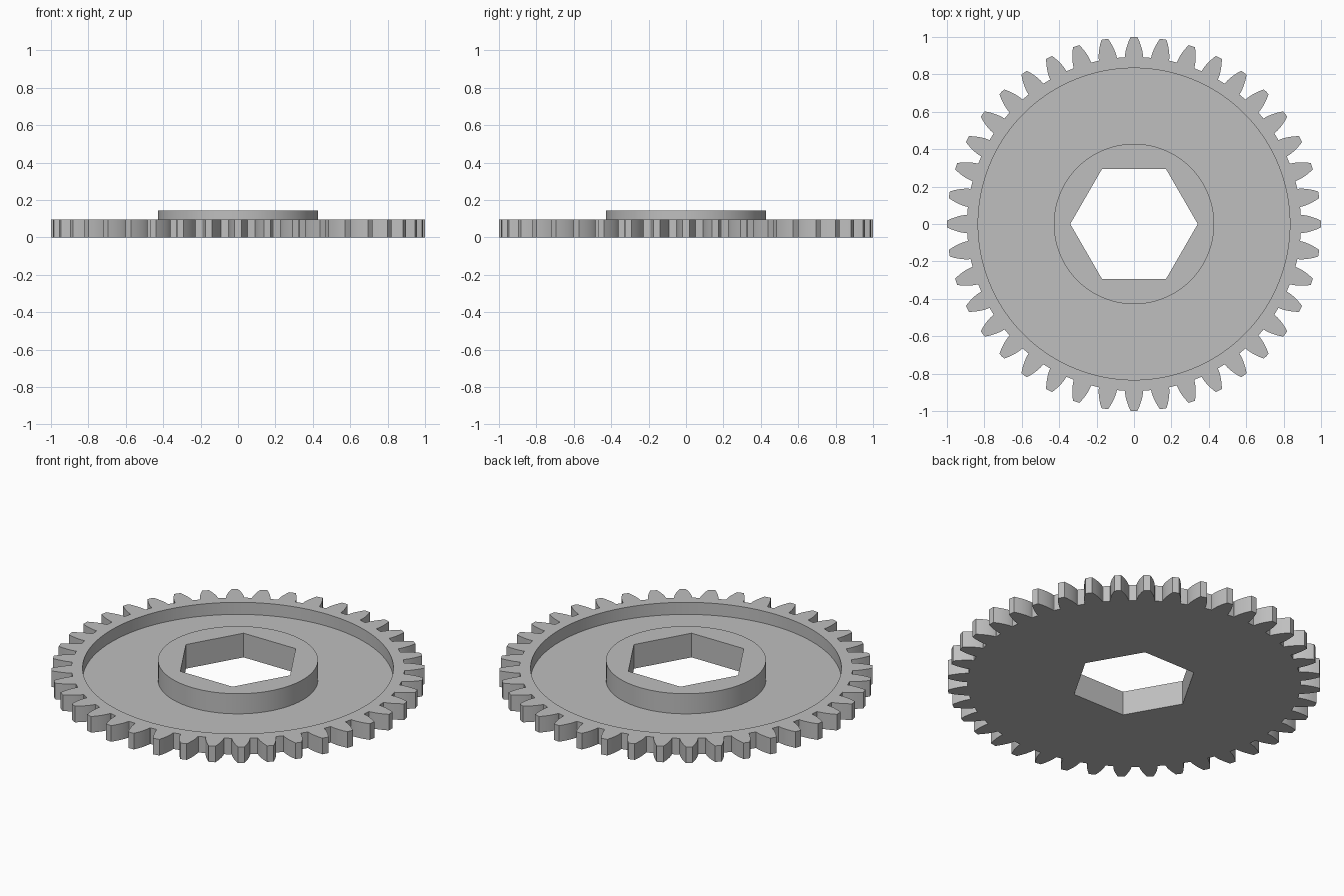
import bpy
import bmesh
import math

cube = bpy.data.objects.get("Cube")
if cube:
    bpy.data.objects.remove(cube, do_unlink=True)

# Gear proportions, all derived from the tooth module
TEETH = 40
MODULE = 2 / (TEETH + 2)
PRESSURE = math.radians(20)
PITCH_R = MODULE * TEETH / 2
BASE_R = PITCH_R * math.cos(PRESSURE)
ROOT_R = PITCH_R - 1.25 * MODULE
TIP_R = PITCH_R + MODULE
RIM_Z, HUB_Z, FLOOR_Z = 2 * MODULE, 3 * MODULE, 0.5 * MODULE
RECESS_R, HUB_R, HEX_FLAT = 17.5 * MODULE, 9 * MODULE, 6.2 * MODULE
FLANK_STEPS = 6

grey = bpy.data.materials.new("plain grey")
grey.use_nodes = True
colour = (0.52, 0.52, 0.52, 1)
grey.diffuse_color = colour
grey.node_tree.nodes["Principled BSDF"].inputs["Base Color"].default_value = colour


def involute(a):
    return math.tan(a) - a


def half_angle(r):
    """Half the angular width of a tooth at radius r."""
    a = math.acos(min(1, BASE_R / r))
    return math.pi / (2 * TEETH) + involute(PRESSURE) - involute(a)


# Outline of one tooth as (radius, angle), repeated round the wheel
flank = [ROOT_R] + [BASE_R + (TIP_R - BASE_R) * (i / FLANK_STEPS) ** 1.4
                    for i in range(FLANK_STEPS + 1)]
tooth = [(r, -half_angle(r) - (0.002 if r == ROOT_R else 0)) for r in flank]
tooth += [(TIP_R, 0)]
tooth += [(r, -a) for r, a in reversed(tooth[:-1])]
tooth += [(ROOT_R, math.pi / TEETH)]
outline = [(r, a + math.tau * t / TEETH) for t in range(TEETH) for r, a in tooth]

# Wheel body: rings of equal count, from the underside up to the hub top
bm = bmesh.new()


def ring(z, radius=None):
    return [bm.verts.new(((radius or r) * math.cos(a), (radius or r) * math.sin(a), z))
            for r, a in outline]


rings = [ring(0), ring(RIM_Z), ring(RIM_Z, RECESS_R), ring(FLOOR_Z, RECESS_R),
         ring(FLOOR_Z, HUB_R), ring(HUB_Z, HUB_R)]
for low, high in zip(rings, rings[1:]):
    for i in range(len(outline)):
        j = (i + 1) % len(outline)
        bm.faces.new((low[i], low[j], high[j], high[i]))
bm.faces.new(list(reversed(rings[0])))
bm.faces.new(rings[-1])
bmesh.ops.recalc_face_normals(bm, faces=bm.faces)
mesh = bpy.data.meshes.new("gear_wheel")
bm.to_mesh(mesh)
bm.free()
mesh.materials.append(grey)
gear = bpy.data.objects.new("gear_wheel", mesh)
bpy.context.collection.objects.link(gear)

# Hexagonal shaft hole with corners on the x axis
bpy.ops.mesh.primitive_cylinder_add(vertices=6, radius=HEX_FLAT / math.cos(math.pi / 6),
                                    depth=1, rotation=(0, 0, math.pi / 6))
cutter = bpy.context.object
cutter.name = "shaft_hole_cutter"
cutter.hide_render = True
cutter.data.materials.append(grey)
hole = gear.modifiers.new("shaft_hole", 'BOOLEAN')
hole.operation = 'DIFFERENCE'
hole.solver = 'EXACT'
hole.object = cutter

bpy.ops.object.select_all(action='DESELECT')
gear.select_set(True)
bpy.context.view_layer.objects.active = gear
bpy.ops.object.modifier_apply(modifier=hole.name)
bpy.data.objects.remove(cutter, do_unlink=True)
bpy.ops.object.shade_smooth_by_angle(angle=math.radians(25))
